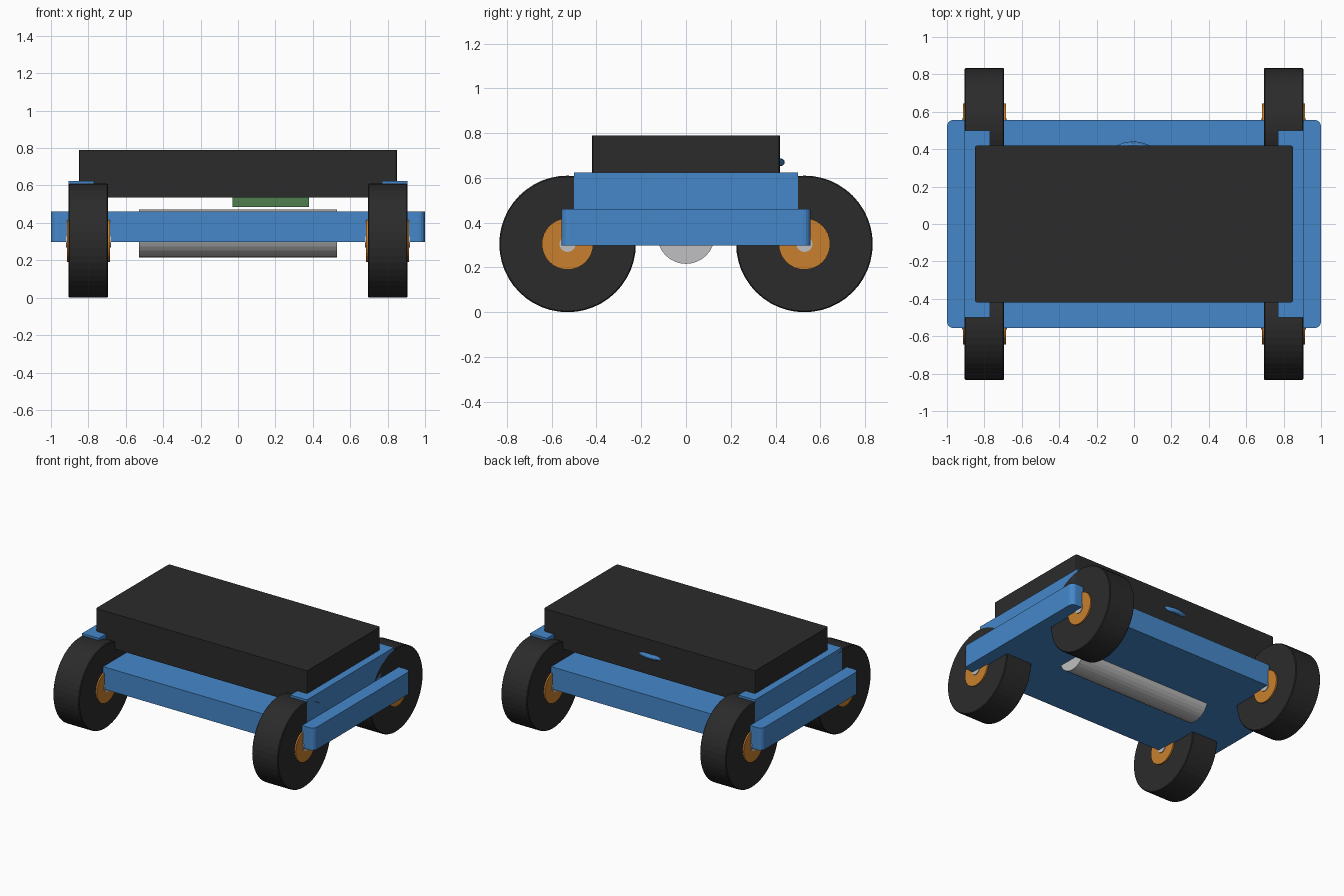
import bpy
import math

if "Cube" in bpy.data.objects:
    bpy.data.objects.remove(bpy.data.objects["Cube"])


def material(name, rgb):
    m = bpy.data.materials.new(name)
    m.diffuse_color = (*rgb, 1)
    m.use_nodes = True
    m.node_tree.nodes["Principled BSDF"].inputs["Base Color"].default_value = m.diffuse_color
    return m


BLUE = material("blue paint", (0.06, 0.245, 0.59))
BLACK = material("black rubber", (0.024, 0.024, 0.024))
ORANGE = material("orange hub", (0.58, 0.215, 0.027))
GREY = material("light metal", (0.53, 0.53, 0.54))
GREEN = material("green board", (0.08, 0.21, 0.08))


def finish(ob, name, mat):
    ob.name = name
    ob.data.name = name
    ob.data.materials.append(mat)
    return ob


def box(name, lo, hi, mat, corner=0.0, segments=1):
    """Box from two corners; corner rounds the upright edges only."""
    bpy.ops.mesh.primitive_cube_add(
        size=1, location=[(a + b) / 2 for a, b in zip(lo, hi)])
    ob = bpy.context.object
    for v in ob.data.vertices:
        v.co = [c * (b - a) for c, a, b in zip(v.co, lo, hi)]
    if corner:
        weight = ob.data.attributes.new("bevel_weight_edge", 'FLOAT', 'EDGE')
        for e in ob.data.edges:
            a, b = (ob.data.vertices[i].co for i in e.vertices)
            weight.data[e.index].value = float(abs(a.z - b.z) > 1e-4)
        mod = ob.modifiers.new("rounded corners", 'BEVEL')
        mod.limit_method = 'WEIGHT'
        mod.width = corner
        mod.segments = segments
    return finish(ob, name, mat)


def rod(name, centre, radius, length, mat, sides=48, bevel=0.0):
    """Cylinder lying along x."""
    bpy.ops.mesh.primitive_cylinder_add(
        vertices=sides, radius=radius, depth=length, location=centre,
        rotation=(0, math.pi / 2, 0))
    ob = bpy.context.object
    if bevel:
        mod = ob.modifiers.new("rim bevel", 'BEVEL')
        mod.width = bevel
        mod.segments = 1
        mod.limit_method = 'ANGLE'
        mod.angle_limit = math.radians(40)
    return finish(ob, name, mat)


# Chassis plate, upper housing and the parts between them
box("chassis", (-1, -0.557, 0.298), (1, 0.557, 0.46), BLUE, 0.035, 4)
box("housing", (-0.85, -0.42, 0.535), (0.85, 0.42, 0.79), BLACK, 0.012, 2)
box("circuit_board", (-0.03, -0.15, 0.485), (0.38, 0.15, 0.54), GREEN)
rod("motor", (0, 0, 0.344), 0.128, 1.06, GREY, 32)

# Ring that just breaks through the back of the housing
bpy.ops.mesh.primitive_torus_add(
    major_radius=0.175, minor_radius=0.017, major_segments=48,
    minor_segments=12, location=(-0.005, 0.249, 0.67))
ring = finish(bpy.context.object, "rear_ring", BLUE)
bpy.ops.object.shade_smooth_by_angle()

for sx, side in ((-1, "left"), (1, "right")):
    # Side rail carrying the housing
    x0, x1 = sorted((sx * 0.77, sx * 0.905))
    box(f"{side}_rail", (x0, -0.5, 0.45), (x1, 0.5, 0.624), BLUE)
    # Tyre, hub and axle stub at each end
    for sy, end in ((-1, "front"), (1, "rear")):
        centre = (sx * 0.8, sy * 0.529, 0.305)
        rod(f"{end}_{side}_tyre", centre, 0.305, 0.21, BLACK, 48, 0.005)
        rod(f"{end}_{side}_hub", centre, 0.115, 0.23, ORANGE, 32)
        rod(f"{end}_{side}_axle", centre, 0.036, 0.24, GREY, 20)
